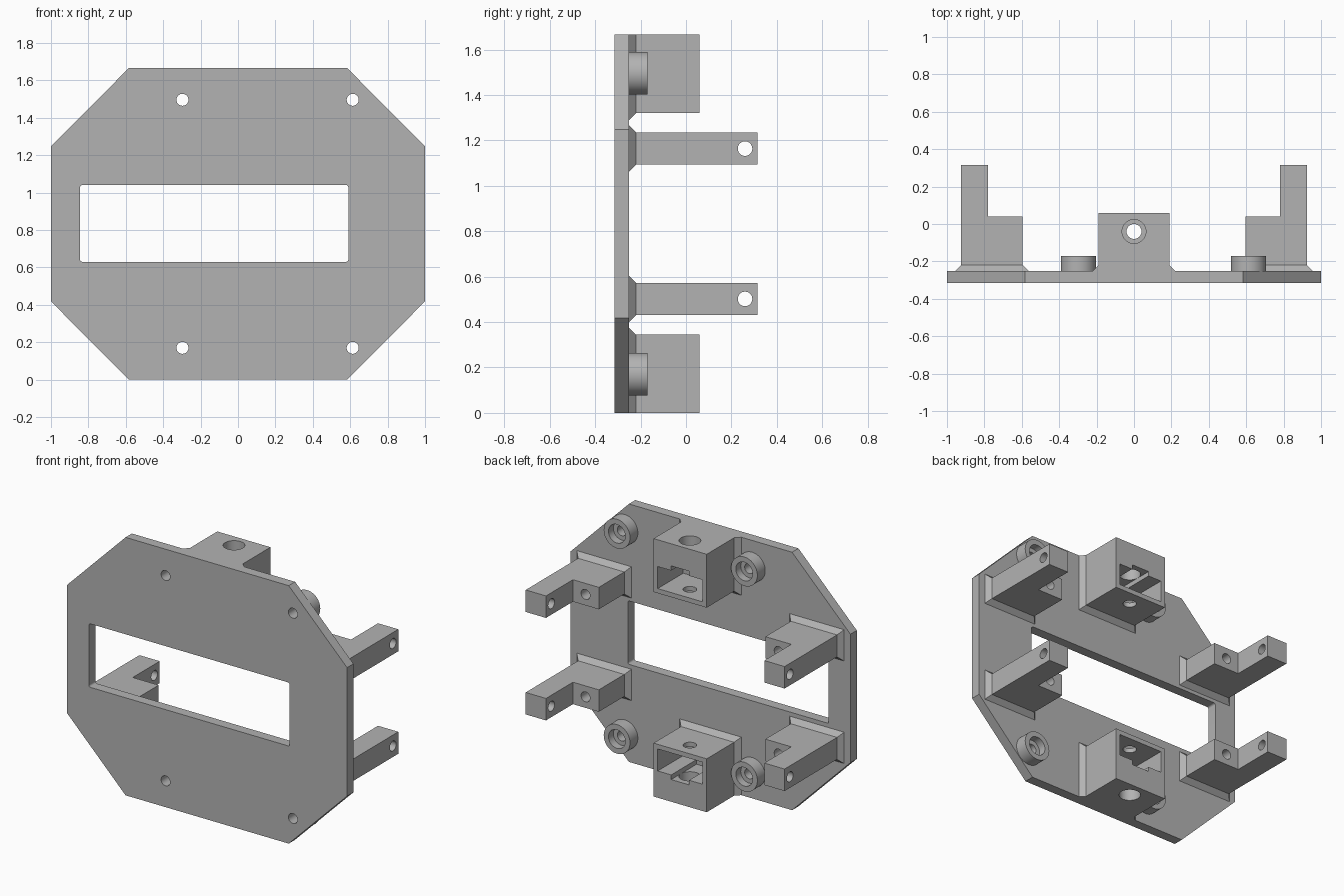
import bpy, bmesh, math
from mathutils import Matrix, Vector

if "Cube" in bpy.data.objects:
    bpy.data.objects.remove(bpy.data.objects["Cube"], do_unlink=True)

FRONT, BACK = -0.315, -0.25      # plate faces
HEIGHT = 1.666
MID = HEIGHT / 2
CHAMFER = 0.03

grey = bpy.data.materials.new("mid_grey")
grey.use_nodes = True
colour = (0.45, 0.45, 0.45, 1)
grey.diffuse_color = colour
grey.node_tree.nodes["Principled BSDF"].inputs["Base Color"].default_value = colour


def make(name, bm):
    bmesh.ops.recalc_face_normals(bm, faces=bm.faces)
    mesh = bpy.data.meshes.new(name)
    bm.to_mesh(mesh)
    bm.free()
    mesh.materials.append(grey)
    obj = bpy.data.objects.new(name, mesh)
    bpy.context.collection.objects.link(obj)
    return obj


def loft(name, rings):
    """Join rings of points, each ring given as (y, [(x, z), ...])."""
    bm = bmesh.new()
    loops = [[bm.verts.new((x, y, z)) for x, z in pts] for y, pts in rings]
    for a, b in zip(loops, loops[1:]):
        for i in range(len(a)):
            j = (i + 1) % len(a)
            bm.faces.new((a[i], a[j], b[j], b[i]))
    bm.faces.new(loops[0])
    bm.faces.new(loops[-1])
    return make(name, bm)


def rect(x0, x1, z0, z1):
    return [(x0, z0), (x1, z0), (x1, z1), (x0, z1)]


def block(name, x, y, z):
    pts = rect(min(x), max(x), min(z), max(z))
    return loft(name, [(y[0], pts), (y[1], pts)])


def rod(name, radius, start, end):
    start, end = Vector(start), Vector(end)
    axis = end - start
    bm = bmesh.new()
    turn = axis.to_track_quat("Z", "Y").to_matrix().to_4x4()
    bmesh.ops.create_cone(bm, cap_ends=True, segments=48, radius1=radius, radius2=radius,
                          depth=axis.length,
                          matrix=Matrix.Translation((start + end) / 2) @ turn)
    return make(name, bm)


def combine(obj, other, operation="DIFFERENCE"):
    mod = obj.modifiers.new("combine", "BOOLEAN")
    mod.operation, mod.solver, mod.object = operation, "EXACT", other
    bpy.context.view_layer.update()
    activate(obj)
    bpy.ops.object.modifier_apply(modifier=mod.name)
    bpy.data.objects.remove(other, do_unlink=True)


def activate(obj):
    bpy.ops.object.select_all(action="DESELECT")
    obj.select_set(True)
    bpy.context.view_layer.objects.active = obj


def finish(obj):
    activate(obj)
    bpy.ops.object.shade_smooth_by_angle(angle=math.radians(25))


# Octagonal plate with a rounded window
quarter = [(1, 0.415), (0.583, MID)]
outline = [(x, MID + z) for x, z in quarter]
outline += [(-x, MID + z) for x, z in reversed(quarter)]
outline += [(-x, MID - z) for x, z in quarter]
outline += [(x, MID - z) for x, z in reversed(quarter)]
plate = loft("plate", [(FRONT, outline), (BACK, outline)])

window = block("window_cutter", (-0.845, 0.59), (FRONT - 0.1, BACK + 0.1), (0.63, 1.04))
bm = bmesh.new()
bm.from_mesh(window.data)
corners = [e for e in bm.edges if abs(e.verts[0].co.y - e.verts[1].co.y) > 0.1]
bmesh.ops.bevel(bm, geom=corners, offset=0.012, segments=4, profile=0.5, affect="EDGES")
bm.to_mesh(window.data)
bm.free()
combine(plate, window)

# Screw bosses with counterbores, and matching holes in the plate
for x, side in ((0.613, "left"), (-0.297, "right")):
    for s, level in ((1, "upper"), (-1, "lower")):
        z = MID + s * 0.663
        boss = rod(f"{level}_{side}_boss", 0.094, (x, BACK, z), (x, -0.17, z))
        combine(boss, rod("bore", 0.06, (x, -0.22, z), (x, 0, z)))
        combine(boss, rod("hole", 0.032, (x, -0.5, z), (x, 0, z)))
        combine(plate, rod("hole", 0.032, (x, -0.5, z), (x, 0, z)))
        finish(boss)
finish(plate)

# Hollow mounting boxes flush with the top and bottom edges
for s, level in ((1, "upper"), (-1, "lower")):
    def up(d):
        return MID + s * d

    inner, outer = 0.488, MID
    foot = rect(-0.19 - CHAMFER, 0.19 + CHAMFER, up(inner - CHAMFER), up(outer))
    body = rect(-0.19, 0.19, up(inner), up(outer))
    box = loft(f"{level}_mount_box", [(BACK, foot), (BACK + CHAMFER, body), (0.06, body)])
    combine(box, block("cavity", (-0.16, 0.16), (-0.2, 0.2), (up(0.518), up(0.66))))
    combine(box, block("groove", (-0.064, 0.064), (-0.2, 0.2), (up(0.6), up(0.69))))
    combine(box, rod("wide_hole", 0.064, (0, -0.04, up(0.6)), (0, -0.04, up(1))))
    combine(box, rod("narrow_hole", 0.04, (0, -0.04, up(0.3)), (0, -0.04, up(0.6))))
    finish(box)

# Four L-shaped brackets with chamfered feet
for sx, side in ((1, "left"), (-1, "right")):
    for sz, level in ((1, "upper"), (-1, "lower")):
        z = MID + sz * 0.331
        half = 0.071
        wide = rect(sx * (0.595 - CHAMFER), sx * (0.925 + CHAMFER),
                    z - half - CHAMFER, z + half + CHAMFER)
        foot = rect(sx * 0.595, sx * 0.925, z - half, z + half)
        bracket = loft(f"{level}_{side}_bracket",
                       [(BACK, wide), (BACK + CHAMFER, foot), (0.04, foot)])
        arm = block("arm", (sx * 0.78, sx * 0.925), (-0.1, 0.315), (z - half, z + half))
        combine(bracket, arm, "UNION")
        combine(bracket, rod("arm_hole", 0.032, (sx * 0.5, 0.26, z), (sx * 1.1, 0.26, z)))
        combine(bracket, rod("foot_hole", 0.032, (sx * 0.69, -0.2, z), (sx * 0.69, 0.2, z)))
        finish(bracket)
